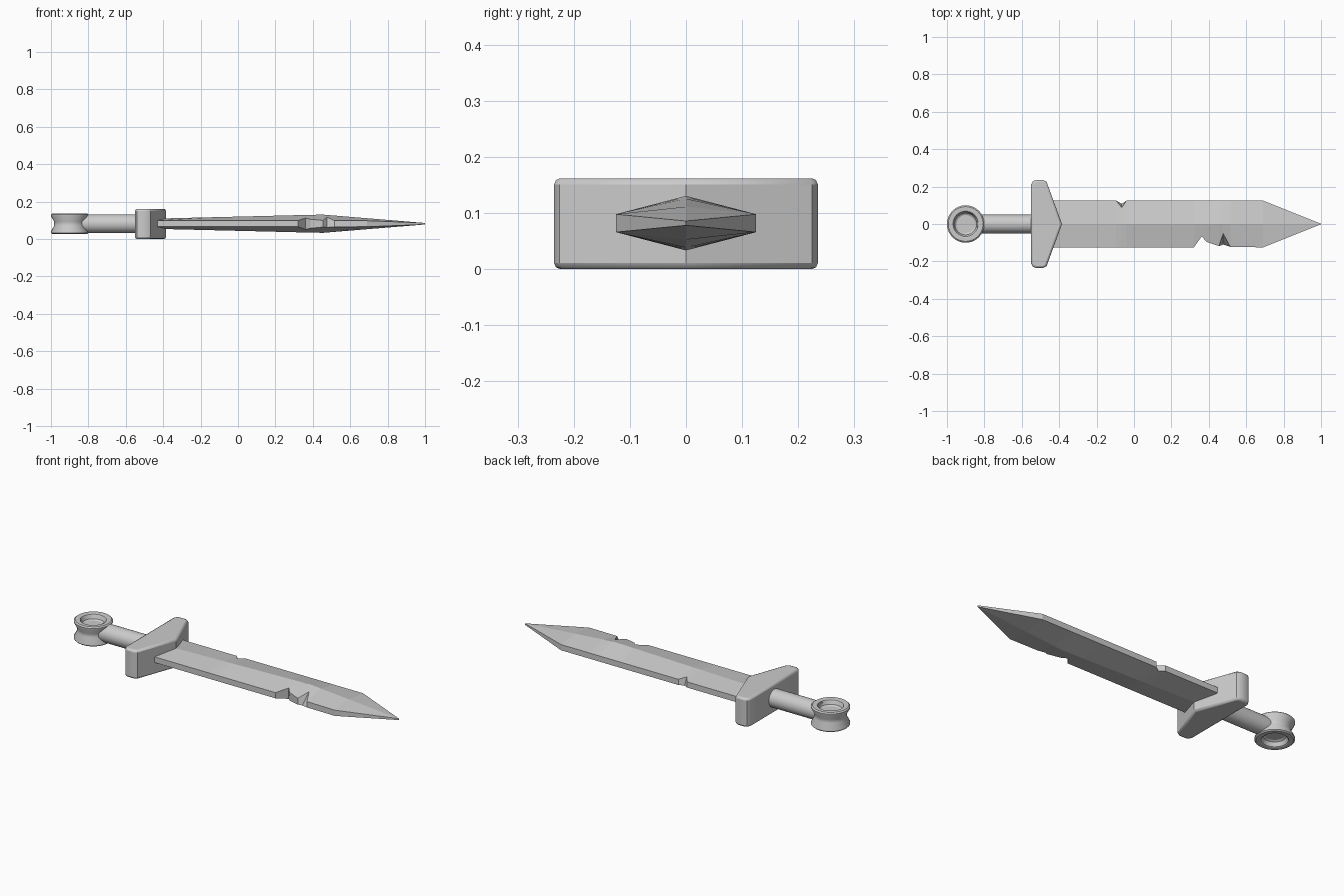
import bpy, bmesh
from math import radians, cos, sin, tau

if "Cube" in bpy.data.objects:
    bpy.data.objects.remove(bpy.data.objects["Cube"])

ZC = 0.082  # mid-height of the sword


def finish(bm, name, smooth=None):
    bmesh.ops.recalc_face_normals(bm, faces=bm.faces)
    me = bpy.data.meshes.new(name)
    bm.to_mesh(me)
    bm.free()
    ob = bpy.data.objects.new(name, me)
    bpy.context.collection.objects.link(ob)
    if smooth:
        bpy.ops.object.select_all(action='DESELECT')
        bpy.context.view_layer.objects.active = ob
        ob.select_set(True)
        bpy.ops.object.shade_smooth_by_angle(angle=radians(smooth))
    return ob


def loft(rings, name, smooth=None, caps=True):
    bm = bmesh.new()
    vs = [[bm.verts.new(p) for p in r] for r in rings]
    n = len(rings[0])
    for a, b in zip(vs, vs[1:]):
        for i in range(n):
            j = (i + 1) % n
            bm.faces.new((a[i], a[j], b[j], b[i]))
    if caps:
        bm.faces.new(vs[0])
        bm.faces.new(vs[-1])
    return finish(bm, name, smooth)


# Blade: hexagonal sections along x, with nicks cut into both edges
def ridge(x):
    return 0.027 + 0.022 * (x + 0.45) / 0.9 if x < 0.45 else 0.049 - 0.045 * (x - 0.45) / 0.55


def edge_half(x, y):
    w = 0.125 if x < 0.69 else max(0.001, 0.125 * (1 - x) / 0.31)
    h = 0.016 if x < 0.69 else 0.016 - 0.012 * (x - 0.69) / 0.31
    return h + (ridge(x) - h) * max(0, 1 - abs(y) / w)


# x, near edge top y, near edge bottom y, far edge top y, far edge bottom y
stations = [
    (-0.47, -.125, -.125, .125, .125),
    (-0.095, -.125, -.125, .125, .125),
    (-0.066, -.125, -.125, .087, .108),
    (-0.040, -.125, -.125, .125, .125),
    (0.32, -.125, -.125, .125, .125),
    (0.362, -.066, -.066, .125, .125),
    (0.388, -.096, -.092, .125, .125),
    (0.455, -.118, -.118, .125, .125),
    (0.477, -.050, -.110, .125, .125),
    (0.515, -.122, -.122, .125, .125),
    (0.69, -.125, -.125, .125, .125),
    (1.0, -.001, -.001, .001, .001),
]
rings = []
for x, nt, nb, ft, fb in stations:
    r = ridge(x)
    rings.append([(x, y, ZC + s * (r if y == 0 else edge_half(x, y)))
                  for y, s in ((nt, 1), (0, 1), (ft, 1), (fb, -1), (0, -1), (nb, -1))])
loft(rings, "blade")

# Guard: pentagonal outline with softened edges
half = [(-0.55, 0.212), (-0.54, 0.229), (-0.525, 0.235), (-0.485, 0.235), (-0.467, 0.225)]
outline = half + [(-0.385, 0)] + [(x, -y) for x, y in reversed(half)]
guard = loft([[(x, y, z) for x, y in outline] for z in (0.0, 2 * ZC - 0.002)], "guard")
bv = guard.modifiers.new("soft_edges", 'BEVEL')
bv.width = 0.011
bv.segments = 2
bv.limit_method = 'ANGLE'
bv.angle_limit = radians(50)
bpy.context.view_layer.objects.active = guard
guard.select_set(True)
bpy.ops.object.shade_smooth_by_angle(angle=radians(35))

# Grip: plain round bar
N = 32
loft([[(x, 0.05 * cos(tau * i / N), ZC + 0.05 * sin(tau * i / N)) for i in range(N)]
      for x in (-0.84, -0.53)], "grip", 30)

# Pommel: waisted disc with a recess on both faces
top = [(0.048, 0.024), (0.058, 0.030), (0.067, 0.052), (0.072, 0.055),
       (0.093, 0.055), (0.100, 0.049), (0.100, 0.042), (0.083, 0.010)]
profile = top + [(r, -z) for r, z in reversed(top)]
loft([[(-0.9 + r * cos(tau * i / N), r * sin(tau * i / N), ZC + z) for i in range(N)]
      for r, z in profile], "pommel", 30)
